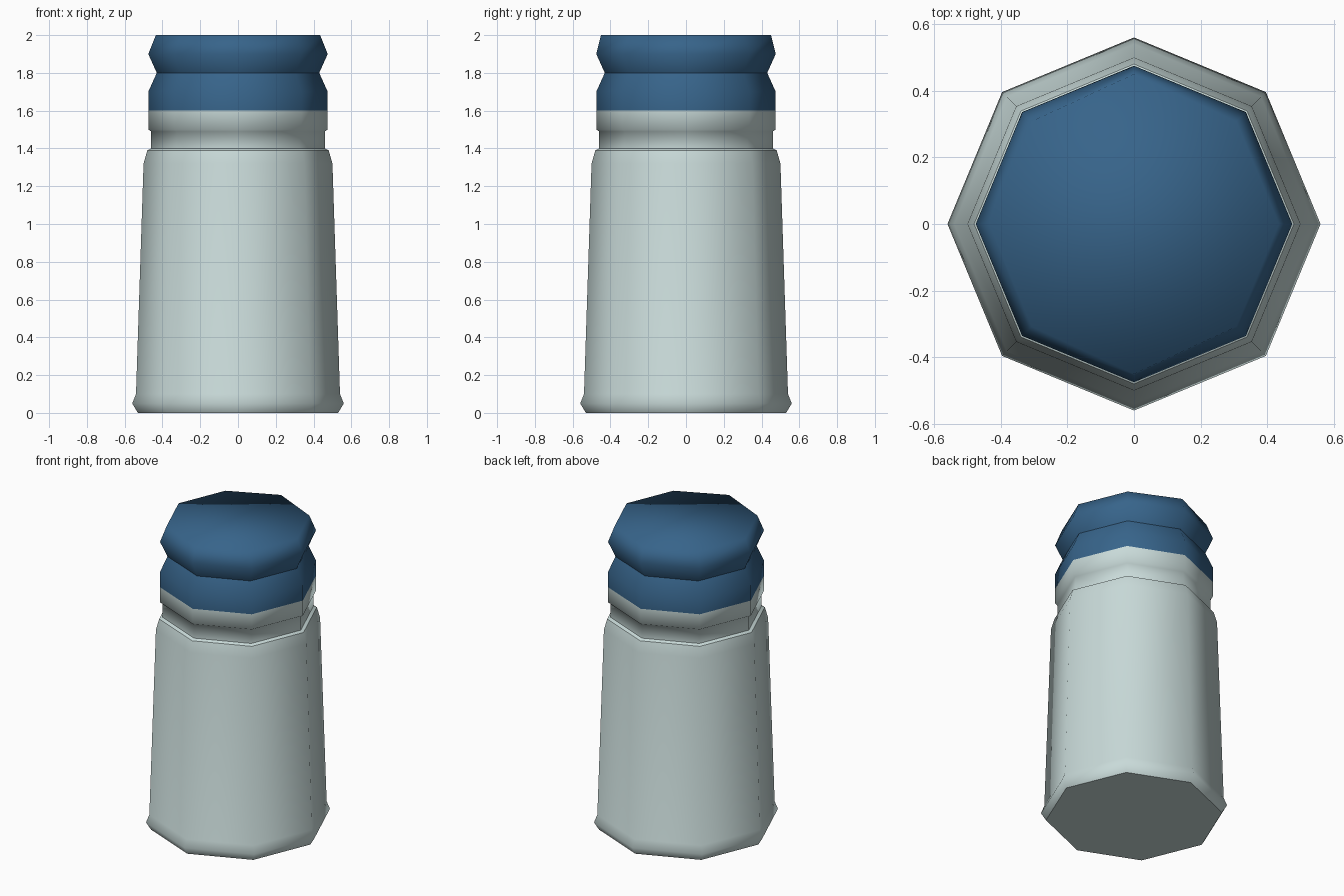
import bpy, bmesh, math

if "Cube" in bpy.data.objects:
    bpy.data.objects.remove(bpy.data.objects["Cube"])

def material(name, col):
    m = bpy.data.materials.new(name)
    m.diffuse_color = (*col, 1)
    m.use_nodes = True
    m.node_tree.nodes["Principled BSDF"].inputs["Base Color"].default_value = m.diffuse_color
    return m

pale = material("pale_grey", (0.58, 0.70, 0.69))
blue = material("cap_blue", (0.038, 0.127, 0.255))

def lathe(name, profile, mat, sharp_rings=(), sides=8):
    """Closed eight-sided turned solid with corners on the axes."""
    bm = bmesh.new()
    rings = []
    for r, z in profile:
        rings.append([bm.verts.new((r * math.cos(2 * math.pi * i / sides),
                                    r * math.sin(2 * math.pi * i / sides), z))
                      for i in range(sides)])
    for a, b in zip(rings, rings[1:]):
        for i in range(sides):
            j = (i + 1) % sides
            bm.faces.new((a[i], a[j], b[j], b[i]))
    bm.faces.new(rings[0][::-1])
    bm.faces.new(rings[-1])
    for f in bm.faces:
        f.smooth = True
    for k in sharp_rings:
        for i in range(sides):
            bm.edges.get((rings[k][i], rings[k][(i + 1) % sides])).smooth = False
    me = bpy.data.meshes.new(name)
    bm.to_mesh(me)
    bm.free()
    me.materials.append(mat)
    ob = bpy.data.objects.new(name, me)
    bpy.context.collection.objects.link(ob)
    return ob

# Body: flared foot, tapering wall, shoulder, recessed neck and collar
lathe("body", [(0.53, 0), (0.56, 0.05), (0.54, 0.10), (0.50, 1.32),
               (0.48, 1.39), (0.46, 1.40), (0.46, 1.49), (0.475, 1.50),
               (0.475, 1.60)], pale, sharp_rings=(0, 4, 5, 8))

# Cap: two stacked ridges with a groove between them
cap = lathe("cap", [(0.475, 1.60), (0.475, 1.70), (0.43, 1.80),
                    (0.475, 1.90), (0.435, 2.0)], blue, sharp_rings=(0, 2))
# front and back corners of the top are slightly fuller
for v in cap.data.vertices:
    if v.co.z > 1.99 and abs(v.co.x) < 0.01:
        v.co.y = math.copysign(0.45, v.co.y)
